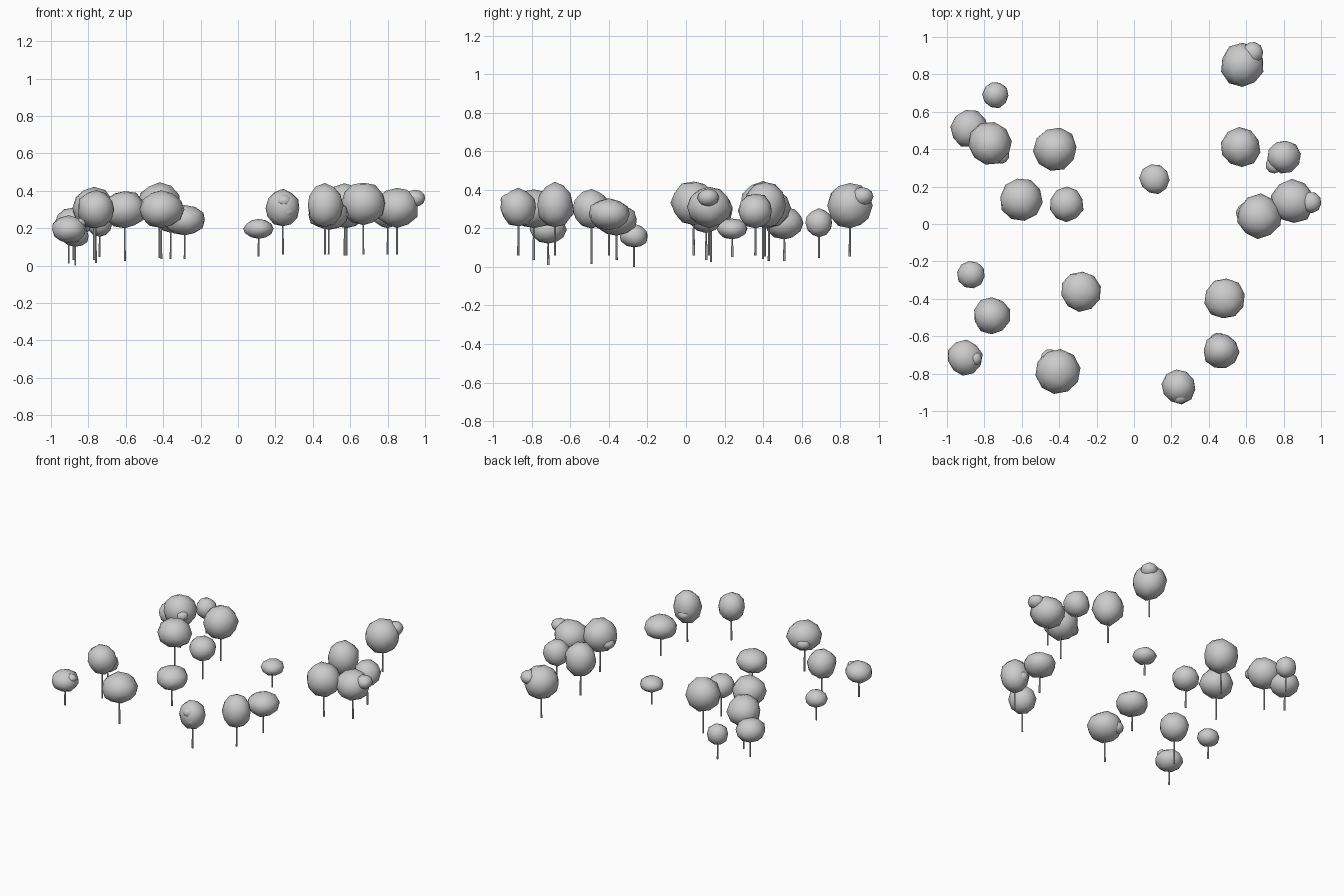
import bpy, random
from mathutils import Vector

random.seed(4)

# Trees: x, y, crown radius, crown bottom z, crown top z, trunk foot z
TREES = [
    (0.58, 0.85, 0.115, 0.20, 0.435, 0.055),
    (-0.74, 0.69, 0.07, 0.155, 0.30, 0.045),
    (-0.88, 0.51, 0.10, 0.145, 0.31, 0.03),
    (-0.77, 0.43, 0.112, 0.20, 0.415, 0.03),
    (-0.42, 0.40, 0.115, 0.21, 0.44, 0.04),
    (0.57, 0.41, 0.105, 0.20, 0.44, 0.055),
    (0.80, 0.36, 0.088, 0.20, 0.38, 0.06),
    (0.11, 0.24, 0.078, 0.145, 0.25, 0.05),
    (-0.605, 0.13, 0.112, 0.20, 0.40, 0.025),
    (-0.36, 0.105, 0.09, 0.18, 0.34, 0.035),
    (0.67, 0.04, 0.117, 0.22, 0.445, 0.06),
    (0.85, 0.12, 0.115, 0.205, 0.415, 0.06),
    (-0.87, -0.27, 0.073, 0.10, 0.22, 0.0),
    (-0.76, -0.49, 0.098, 0.20, 0.40, 0.015),
    (-0.905, -0.715, 0.092, 0.12, 0.265, 0.01),
    (-0.285, -0.36, 0.107, 0.165, 0.325, 0.035),
    (-0.41, -0.79, 0.118, 0.20, 0.40, 0.035),
    (0.485, -0.40, 0.107, 0.19, 0.355, 0.06),
    (0.465, -0.68, 0.094, 0.205, 0.435, 0.06),
    (0.24, -0.87, 0.09, 0.21, 0.405, 0.06),
]

# Visible side clumps: tree index, offset x, offset y, z, radius
CLUMPS = [
    (0, 0.055, 0.065, 0.365, 0.056), (3, 0.06, -0.065, 0.31, 0.042),
    (6, -0.05, -0.045, 0.29, 0.045), (10, -0.075, 0.02, 0.30, 0.05),
    (11, 0.095, -0.005, 0.36, 0.055), (14, 0.055, -0.005, 0.225, 0.035),
    (19, 0.005, -0.05, 0.345, 0.042), (18, -0.015, 0.055, 0.29, 0.045),
    (16, -0.04, 0.07, 0.28, 0.05), (19, 0.02, -0.04, 0.29, 0.045),
]


def leaf_ball(name, loc, scale, jitter):
    """Lumpy low-poly ball, smoothly shaded."""
    bpy.ops.mesh.primitive_ico_sphere_add(subdivisions=2, radius=1, location=loc)
    ob = bpy.context.object
    ob.name = name
    for v in ob.data.vertices:
        k = 1.02 + random.uniform(-jitter, jitter)
        v.co = Vector((v.co.x * scale[0], v.co.y * scale[1], v.co.z * scale[2])) * k
    for p in ob.data.polygons:
        p.use_smooth = True
    ob.rotation_euler.z = random.uniform(0, 6.28)
    return ob


for i, (x, y, r, bottom, top, foot) in enumerate(TREES):
    mid, half = (bottom + top) / 2, (top - bottom) / 2
    # crown
    leaf_ball(f"crown_{i}", (x, y, mid), (r, r, half), 0.045)
    # thin tapered trunk
    bpy.ops.mesh.primitive_cone_add(vertices=6, radius1=0.006, radius2=0.004,
                                    depth=mid - foot, location=(x, y, (mid + foot) / 2))
    bpy.context.object.name = f"trunk_{i}"

# small leaf clumps on crown sides
for n, (i, dx, dy, z, r) in enumerate(CLUMPS):
    leaf_ball(f"leaf_clump_{n}", (TREES[i][0] + dx, TREES[i][1] + dy, z),
              (r, r, r * 0.85), 0.04)
